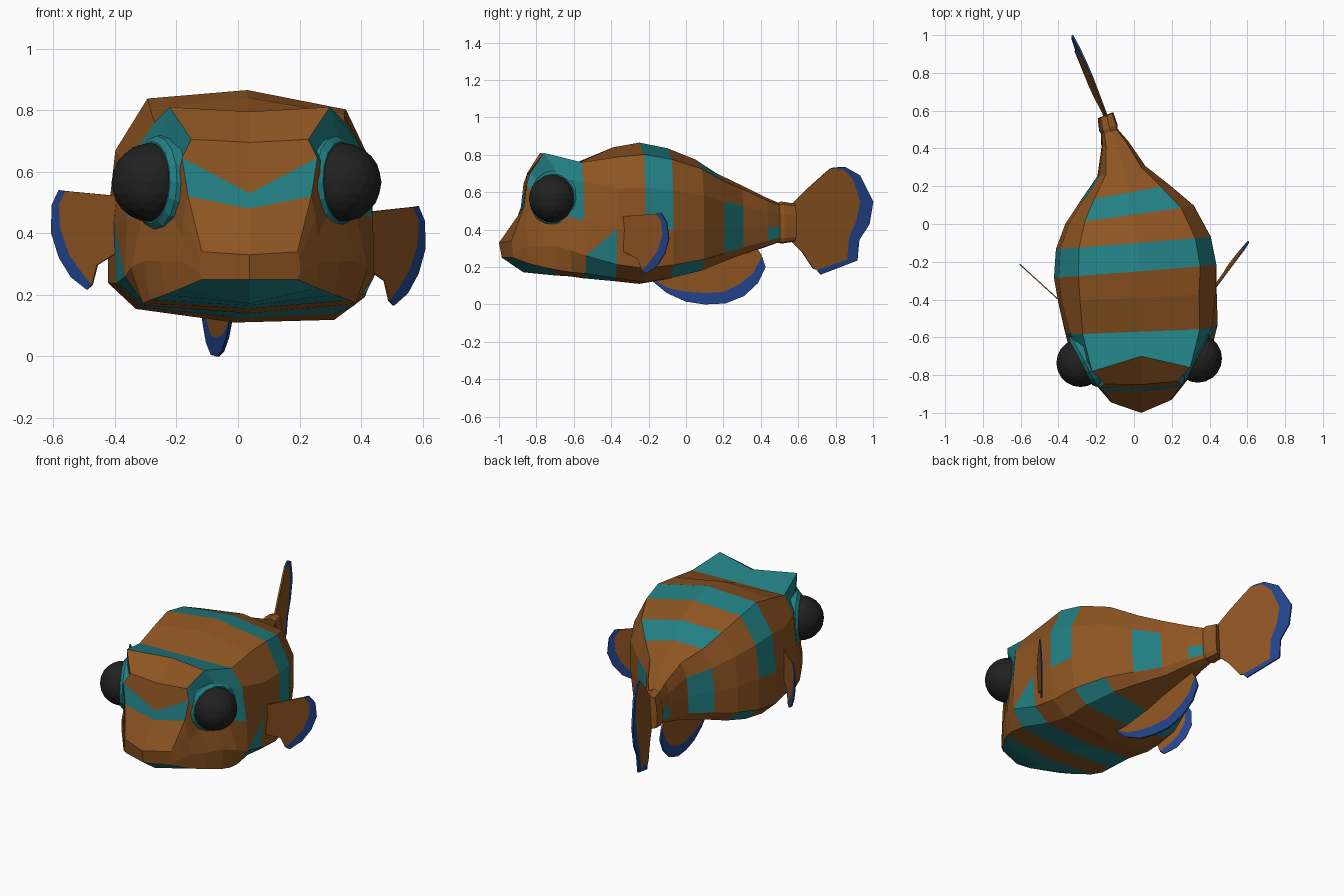
import bpy, bmesh, math
from mathutils import Vector

if "Cube" in bpy.data.objects:
    bpy.data.objects.remove(bpy.data.objects["Cube"])


def make_mat(name, rgb):
    m = bpy.data.materials.new(name)
    m.diffuse_color = (*rgb, 1)
    m.use_nodes = True
    m.node_tree.nodes["Principled BSDF"].inputs["Base Color"].default_value = m.diffuse_color
    return m


BROWN = make_mat("brown skin", (0.27, 0.09, 0.016))
TEAL = make_mat("teal stripe", (0.016, 0.215, 0.23))
BLUE = make_mat("blue fin edge", (0.016, 0.058, 0.27))
BLACK = make_mat("black eye", (0.015, 0.015, 0.015))


def finish(name, bm, mats):
    bmesh.ops.recalc_face_normals(bm, faces=bm.faces[:])
    me = bpy.data.meshes.new(name)
    bm.to_mesh(me)
    bm.free()
    for m in mats:
        me.materials.append(m)
    ob = bpy.data.objects.new(name, me)
    bpy.context.collection.objects.link(ob)
    return ob


# Head rings: half profile from top centre round to bottom centre
HEAD = [
    [(0, -1.0, .33), (.155, -.94, .34), (.16, -.937, .32), (.163, -.935, .30),
     (.163, -.933, .27), (.155, -.93, .25), (0, -.985, .25)],
    [(0, -.885, .48), (.20, -.875, .52), (.215, -.865, .45), (.22, -.86, .39),
     (.225, -.86, .31), (.22, -.86, .222), (0, -.87, .172)],
    [(0, -.87, .53), (.22, -.86, .645), (.235, -.82, .56), (.255, -.79, .46),
     (.29, -.78, .31), (.275, -.78, .20), (0, -.80, .165)],
    [(0, -.85, .695), (.19, -.84, .705), (.25, -.77, .62), (.295, -.72, .47),
     (.345, -.70, .31), (.325, -.70, .183), (0, -.70, .155)],
    [(0, -.70, .795), (.26, -.77, .81), (.30, -.68, .67), (.345, -.65, .47),
     (.385, -.63, .29), (.345, -.63, .172), (0, -.62, .15)],
    [(0, -.57, .76), (.31, -.57, .76), (.375, -.565, .66), (.40, -.56, .45),
     (.405, -.55, .26), (.34, -.55, .165), (0, -.55, .14)],
]
# Trunk rings: y, centre x, half width, top, bottom, tilt, roll
TRUNK = [
    (-.39, .02, .42, .84, .125, .05, .03),
    (-.25, .01, .43, .865, .11, .08, .055),
    (-.10, .00, .41, .835, .135, .08, .055),
    (.05, -.02, .34, .775, .175, .14, .055),
    (.165, -.045, .235, .70, .22, .18, .055),
    (.28, -.065, .125, .645, .26, .22, .055),
    (.42, -.10, .07, .575, .305, .25, .05),
    (.49, -.13, .043, .545, .33, .30, .05),
    (.51, -.135, .047, .55, .325, .35, .05),
    (.575, -.15, .04, .54, .335, .40, .05),
]
U = (0, .75, .97, 1, .97, .75, 0)
V = (1, .88, .42, -.18, -.72, -.93, -1)
# Teal panels: ring segment -> columns counted from the top down
STRIPES = {0: (5,), 1: (0, 5), 2: (1, 5), 3: (1,), 4: (0, 1, 2), 5: (4, 5),
           7: (0, 1, 2), 8: (4, 5), 9: (0,), 10: (2, 3), 12: (3,)}


def full(half):
    # right side going down, then left side coming back up
    return half + [(-x, y, z) for x, y, z in half[5:0:-1]]


def build_body():
    bm = bmesh.new()
    rings = []
    for half in HEAD:
        rings.append([bm.verts.new((x + .038, y + .04 * x, z)) for x, y, z in full(half)])
    for y, xc, w, zt, zb, tilt, roll in TRUNK:
        mid, h = (zt + zb) / 2, (zt - zb) / 2
        half = [(u * w, y, mid + v * h) for u, v in zip(U, V)]
        rings.append([bm.verts.new((x + xc + roll * (z - mid), y + tilt * x, z - roll * x))
                      for x, y, z in full(half)])
    for i in range(len(rings) - 1):
        a, b = rings[i], rings[i + 1]
        for k in range(12):
            n = (k + 1) % 12
            col = k if k < 6 else 11 - k
            if i == 5 and col == 3:
                # gill stripe tapers to a point
                hi, lo = (k, n) if k < 6 else (n, k)
                bm.faces.new((a[hi], b[hi], a[lo]))
                bm.faces.new((b[hi], b[lo], a[lo])).material_index = 1
                continue
            f = bm.faces.new((a[k], a[n], b[n], b[k]))
            f.material_index = 1 if col in STRIPES.get(i, ()) else 0
    # mouth closed with one face per side, tail end with one face
    bm.faces.new(rings[0][:7])
    bm.faces.new(rings[0][6:] + rings[0][:1])
    bm.faces.new(rings[-1])
    finish("body", bm, [BROWN, TEAL])


def build_fin(name, base, inner, outer, place, thick=.006):
    """Brown web with a blue rim between the inner and outer arcs."""
    bm = bmesh.new()
    bv, iv, ov = ([bm.verts.new(place(*p)) for p in pts] for pts in (base, inner, outer))
    bm.faces.new(bv + iv)
    for i in range(len(iv) - 1):
        bm.faces.new((iv[i], ov[i], ov[i + 1], iv[i + 1])).material_index = 1
    ob = finish(name, bm, [BROWN, BLUE])
    s = ob.modifiers.new("thickness", 'SOLIDIFY')
    s.thickness = thick
    s.offset = 0


def build_eye(side, centre):
    c = Vector(centre)
    axis = Vector((side * .88, -.46, .03)).normalized()
    bm = bmesh.new()
    bmesh.ops.create_icosphere(bm, subdivisions=3, radius=.128)
    bmesh.ops.translate(bm, verts=bm.verts[:], vec=c)
    finish("eye_right" if side > 0 else "eye_left", bm, [BLACK])
    # stepped socket turned around the eye axis
    e1 = axis.cross(Vector((0, 0, 1))).normalized()
    e2 = axis.cross(e1)
    s = c - axis * .012
    bm = bmesh.new()
    rows = []
    for r, d in ((.145, -.11), (.157, -.035), (.152, -.005), (.134, .012), (.10, .012)):
        rows.append([bm.verts.new(s + axis * d + r * (math.cos(t) * e1 + math.sin(t) * e2))
                     for t in (math.tau * k / 16 for k in range(16))])
    for a, b in zip(rows, rows[1:]):
        for k in range(16):
            n = (k + 1) % 16
            bm.faces.new((a[k], a[n], b[n], b[k]))
    bm.faces.new(rows[0])
    bm.faces.new(rows[-1])
    finish("socket_right" if side > 0 else "socket_left", bm, [TEAL])


build_body()
build_eye(1, (.338, -.712, .565))
build_eye(-1, (-.283, -.735, .565))

# Tail fin, angled to the left and leaning slightly; outlines are (y, z)
build_fin("tail_fin",
          [(.68, .19), (.62, .28), (.56, .34), (.56, .53), (.64, .61), (.74, .70)],
          [(.77, .725), (.84, .72), (.89, .67), (.93, .55), (.91, .45), (.87, .36),
           (.86, .24), (.70, .185)],
          [(.79, .732), (.85, .735), (.93, .69), (1.0, .55), (.98, .43), (.925, .345),
           (.915, .235), (.72, .16)],
          lambda y, z: (-.148 - (y - .57) * .43 + .06 * (z - .46), y, z), .01)

# Belly fin
build_fin("belly_fin",
          [(.37, .32), (.15, .27), (-.12, .16)],
          [(-.17, .13), (-.09, .085), (0, .068), (.10, .06), (.20, .067), (.29, .11),
           (.36, .17), (.405, .26)],
          [(-.18, .125), (-.10, .06), (0, .015), (.10, 0), (.21, .005), (.31, .045),
           (.385, .115), (.425, .20)],
          lambda y, z: (-.05 - .16 * y, y, z), .01)

# Side fins; outlines are (distance out from the root, height)
FIN_BASE = [(.05, .245), (0, .28), (-.03, .30), (-.03, .47), (0, .47)]
FIN_IN = [(.14, .485), (.16, .44), (.155, .36), (.13, .28), (.10, .23), (.065, .18)]
FIN_OUT = [(.16, .488), (.18, .44), (.182, .35), (.16, .27), (.125, .205), (.08, .165)]
build_fin("side_fin_right", FIN_BASE, FIN_IN, FIN_OUT,
          lambda d, z: (.425 + d, -.345 + d * 1.35 - .09 * (z - .45), z))
build_fin("side_fin_left", FIN_BASE, FIN_IN, FIN_OUT,
          lambda d, z: (-.40 - d * 1.13, -.40 + d * 1.03, z + .052))
